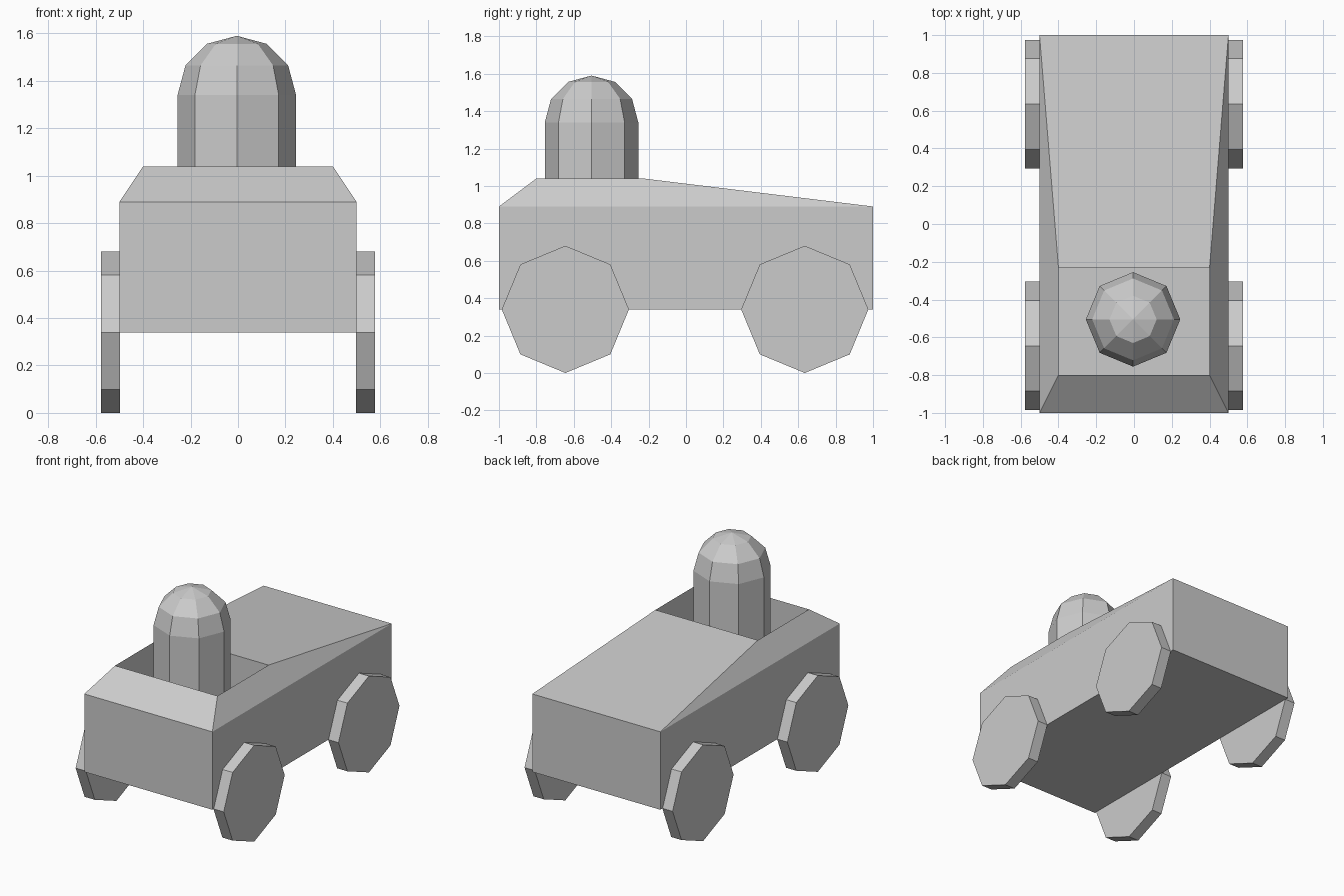
import bpy
import bmesh
from math import cos, sin, pi
from mathutils import Matrix

cube = bpy.data.objects.get("Cube")
if cube:
    bpy.data.objects.remove(cube, do_unlink=True)

grey = bpy.data.materials.new("plain grey")
grey.use_nodes = True
colour = (0.6, 0.6, 0.6, 1)
grey.diffuse_color = colour
grey.node_tree.nodes["Principled BSDF"].inputs["Base Color"].default_value = colour


def make_object(name, bm):
    bmesh.ops.recalc_face_normals(bm, faces=bm.faces)
    mesh = bpy.data.meshes.new(name)
    bm.to_mesh(mesh)
    bm.free()
    mesh.materials.append(grey)
    obj = bpy.data.objects.new(name, mesh)
    bpy.context.collection.objects.link(obj)
    return obj


def loft(name, loops):
    """Skin a stack of equal point loops and cap both ends."""
    bm = bmesh.new()
    rings = [[bm.verts.new(p) for p in loop] for loop in loops]
    for low, high in zip(rings, rings[1:]):
        for i in range(len(low)):
            j = (i + 1) % len(low)
            bm.faces.new((low[i], low[j], high[j], high[i]))
    bm.faces.new(rings[0])
    bm.faces.new(rings[-1])
    return make_object(name, bm)


def rectangle(half_width, front, back, z):
    return [(-half_width, front, z), (half_width, front, z),
            (half_width, back, z), (-half_width, back, z)]


# Car body: box, sloped rim and long deck, then the walls of the open cockpit
COCKPIT_FLOOR = 0.6
loft("car_body", [
    rectangle(0.5, -1, 1, 0.34),
    rectangle(0.5, -1, 1, 0.89),
    rectangle(0.4, -0.8, -0.23, 1.04),
    rectangle(0.4, -0.8, -0.23, COCKPIT_FLOOR),
])

# Driver: eight-sided peg with a domed head
RADIUS, SHOULDER, SIDES = 0.25, 1.34, 8
bm = bmesh.new()
profile = [(RADIUS, COCKPIT_FLOOR)]
profile += [(RADIUS * cos(k * pi / 6), SHOULDER + RADIUS * sin(k * pi / 6)) for k in range(4)]
verts = [bm.verts.new((max(r, 0), 0, z)) for r, z in profile]
edges = [bm.edges.new(pair) for pair in zip(verts, verts[1:])]
bmesh.ops.spin(bm, geom=verts + edges, cent=(0, 0, 0), axis=(0, 0, 1),
               angle=2 * pi, steps=SIDES)
bmesh.ops.remove_doubles(bm, verts=bm.verts, dist=0.001)
bmesh.ops.holes_fill(bm, edges=[e for e in bm.edges if e.is_boundary], sides=SIDES)
driver = make_object("driver", bm)
driver.location = (-0.005, -0.505, 0)

# Wheels: thin octagonal discs on each side
for end, y in (("front", -0.645), ("back", 0.635)):
    for side, sign in (("left", 1), ("right", -1)):
        bm = bmesh.new()
        bmesh.ops.create_cone(bm, cap_ends=True, segments=SIDES, radius1=0.34,
                              radius2=0.34, depth=0.08,
                              matrix=Matrix.Rotation(pi / 2, 4, "Y"))
        wheel = make_object(f"{end}_{side}_wheel", bm)
        wheel.location = (sign * 0.538, y, 0.34)
